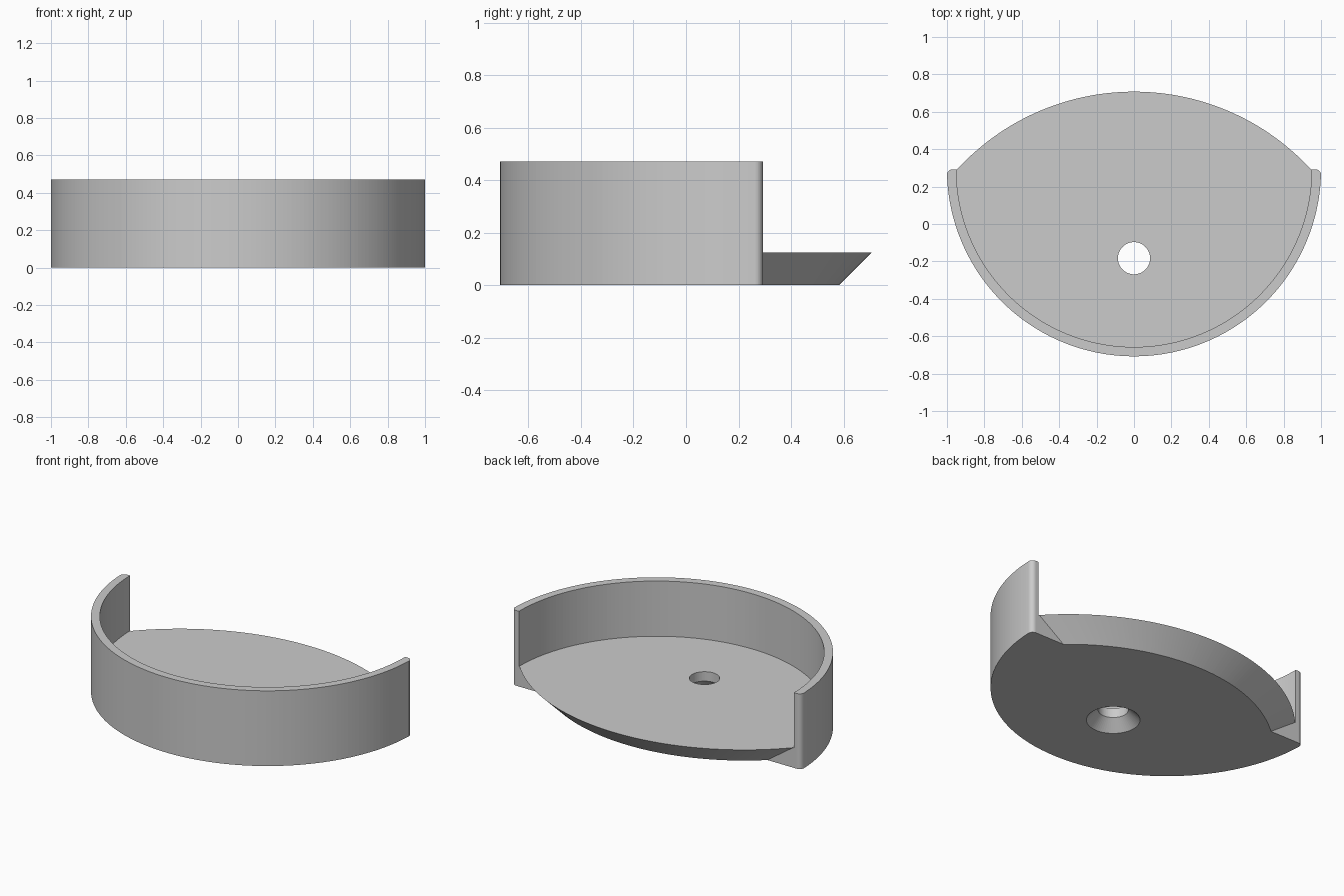
import bpy, bmesh
from math import pi, sin, cos, asin

if "Cube" in bpy.data.objects:
    bpy.data.objects.remove(bpy.data.objects["Cube"], do_unlink=True)

CY = 0.2925                      # centre of the round wall
R_OUT, R_IN = 1.0, 0.95
HEIGHT, FLOOR = 0.47, 0.125
FILLET = 0.03
REAR = 0.7075                    # rearmost point of the lip
R_LIP = 1.284
LIP_CY = REAR - R_LIP

grey = bpy.data.materials.new("plain grey")
grey.use_nodes = True
grey.diffuse_color = (0.6, 0.6, 0.6, 1)
grey.node_tree.nodes["Principled BSDF"].inputs["Base Color"].default_value = (0.6, 0.6, 0.6, 1)


def arc(cx, cy, r, start, end, steps):
    return [(cx + r * cos(start + (end - start) * i / steps),
             cy + r * sin(start + (end - start) * i / steps)) for i in range(steps + 1)]


def circle(cx, cy, r, steps):
    return arc(cx, cy, r, 0, 2 * pi, steps)[:-1]


def loft(name, *rings):
    """Closed solid through (outline, z) rings with equal point counts."""
    bm = bmesh.new()
    loops = [[bm.verts.new((x, y, z)) for x, y in pts] for pts, z in rings]
    n = len(loops[0])
    for low, high in zip(loops, loops[1:]):
        for i in range(n):
            j = (i + 1) % n
            bm.faces.new((low[i], low[j], high[j], high[i]))
    bm.faces.new(loops[0][::-1])
    bm.faces.new(loops[-1])
    bmesh.ops.recalc_face_normals(bm, faces=bm.faces)
    mesh = bpy.data.meshes.new(name)
    bm.to_mesh(mesh)
    bm.free()
    mesh.materials.append(grey)
    obj = bpy.data.objects.new(name, mesh)
    bpy.context.collection.objects.link(obj)
    return obj


def combine(target, tool, operation):
    """Apply a boolean and discard the tool."""
    mod = target.modifiers.new("combine", 'BOOLEAN')
    mod.operation, mod.object, mod.solver = operation, tool, 'EXACT'
    bpy.context.view_layer.objects.active = target
    bpy.ops.object.modifier_apply(modifier=mod.name)
    bpy.data.objects.remove(tool, do_unlink=True)


# Half-round body with rounded wall ends
outline = arc(0, CY, R_OUT, pi + FILLET, 2 * pi - FILLET, 128)
outline += arc(R_OUT - FILLET, CY - FILLET, FILLET, 0, pi / 2, 8)
outline += arc(FILLET - R_OUT, CY - FILLET, FILLET, pi / 2, pi, 8)
tray = loft("tray", (outline, 0), (outline, HEIGHT))

# Pocket that leaves the curved wall and floor
pocket_outline = circle(0, CY, R_IN, 256)
pocket = loft("pocket_cutter", (pocket_outline, FLOOR), (pocket_outline, HEIGHT + 0.1))
combine(tray, pocket, 'DIFFERENCE')


# Rear lip, bevelled underneath
def lip_outline(radius):
    start = asin((CY - 0.02 - LIP_CY) / radius)
    return arc(0, LIP_CY, radius, start, pi - start, 96)


lip = loft("rear_lip", (lip_outline(R_LIP - FLOOR), 0), (lip_outline(R_LIP), FLOOR))
combine(tray, lip, 'UNION')

# Countersunk screw hole
HOLE_R, SINK = 0.086, 0.066
rings = [(HOLE_R + SINK + 0.05, -0.05), (HOLE_R, SINK), (HOLE_R, FLOOR + 0.1)]
hole = loft("hole_cutter", *[(circle(0, -0.183, r, 64), z) for r, z in rings])
combine(tray, hole, 'DIFFERENCE')
